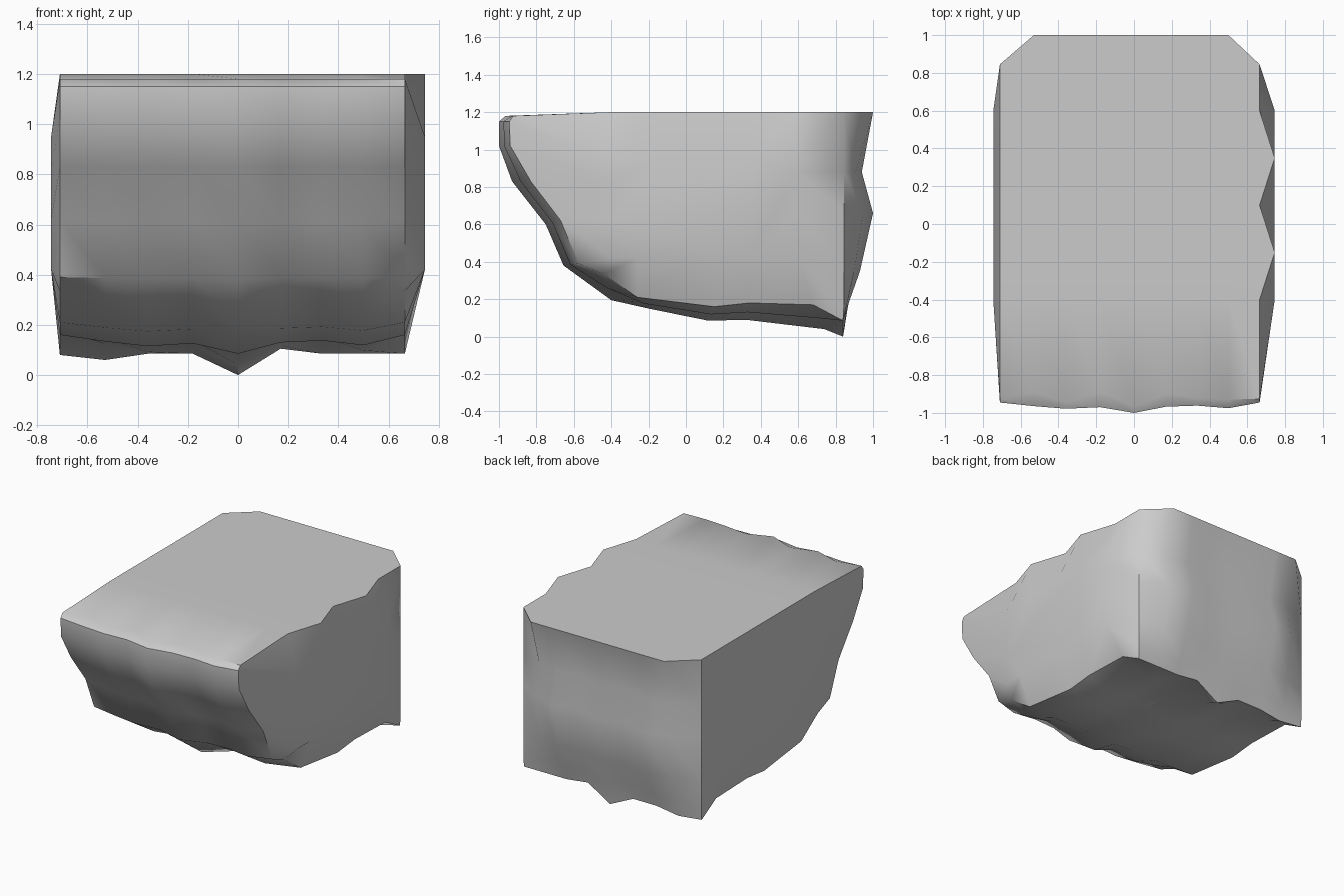
import bpy, bmesh, math

if "Cube" in bpy.data.objects:
    bpy.data.objects.remove(bpy.data.objects["Cube"])

# Columns across the block
XS = [-0.71, -0.53, -0.36, -0.18, 0.0, 0.17, 0.335, 0.5, 0.665]
FRONT = [0, 0.35, 0.6, 0.45, 1, 0.4, 0.3, 0.55, 0]      # how far each column juts forward/down
BACK = [0, 0.7, 1, 0.75, 0.95, 0.7, 1, 0.65, 0]         # how far each column juts backward
LIP = [-0.925, -0.89, -0.945, -0.89, -0.965, -0.90, -0.92, -0.93, -0.925]
FOOT = [0.08, 0.06, 0.085, 0.085, 0.0, 0.105, 0.085, 0.085, 0.085]

# Side profile at the block ends (A) and at the strongest ridge (B): y, z
FACE_A = [(-0.945, 1.15), (-0.94, 1.02), (-0.83, 0.83), (-0.67, 0.62), (-0.575, 0.39),
          (-0.44, 0.335), (-0.26, 0.21), (0.15, 0.16), (0.34, 0.18), (0.68, 0.17)]
FACE_B = [(-1.0, 1.15), (-1.0, 1.02), (-0.93, 0.83), (-0.75, 0.6), (-0.655, 0.38),
          (-0.4, 0.195), (-0.2, 0.15), (0.12, 0.085), (0.32, 0.09), (0.74, 0.04)]
REAR = [(0.87, 0.18), (0.93, 0.35), (1.0, 0.66), (0.94, 0.88), (1.0, 1.2)]
TOP_Y = [0.6, 0.35, 0.1, -0.15, -0.4]


def mix(a, b, t):
    return a + (b - a) * t


def profile(i):
    """Closed outline of one column: lip, front, underside, rear, top."""
    f, b, x = FRONT[i], BACK[i], XS[i]
    pts = [(x, LIP[i], 1.18)]
    pts += [(x, mix(a[0], c[0], f), mix(a[1], c[1], f)) for a, c in zip(FACE_A, FACE_B)]
    pts.append((x, 0.84, FOOT[i]))
    for y, z in REAR:
        t = 1 if z == 1.2 and b > 0 else b
        pts.append((x, mix(0.845, y, t), z))
    for y in TOP_Y:
        notch = 0.08 if i == len(XS) - 1 and y in (0.35, -0.15) else 0
        pts.append((x + notch, y, 1.2))
    return pts


bm = bmesh.new()


def bridge(r0, r1):
    n = len(r0)
    for k in range(n):
        bm.faces.new((r0[k], r0[(k + 1) % n], r1[(k + 1) % n], r1[k]))


rings = [[bm.verts.new(p) for p in profile(i)] for i in range(len(XS))]
for r0, r1 in zip(rings, rings[1:]):
    bridge(r0, r1)

# Slightly bulging side walls
for ring, x in ((rings[0], -0.745), (rings[-1], 0.745)):
    inner = [bm.verts.new((x, min(0.6, max(-0.4, v.co.y)), min(0.95, max(0.42, v.co.z))))
             for v in ring]
    bridge(ring, inner)
    bm.faces.new(inner)

bmesh.ops.remove_doubles(bm, verts=bm.verts, dist=0.0005)
bmesh.ops.recalc_face_normals(bm, faces=bm.faces)
mesh = bpy.data.meshes.new("rock_block")
bm.to_mesh(mesh)
bm.free()
rock = bpy.data.objects.new("rock_block", mesh)
bpy.context.collection.objects.link(rock)
bpy.context.view_layer.objects.active = rock
rock.select_set(True)
bpy.ops.object.shade_smooth_by_angle(angle=math.radians(40))
